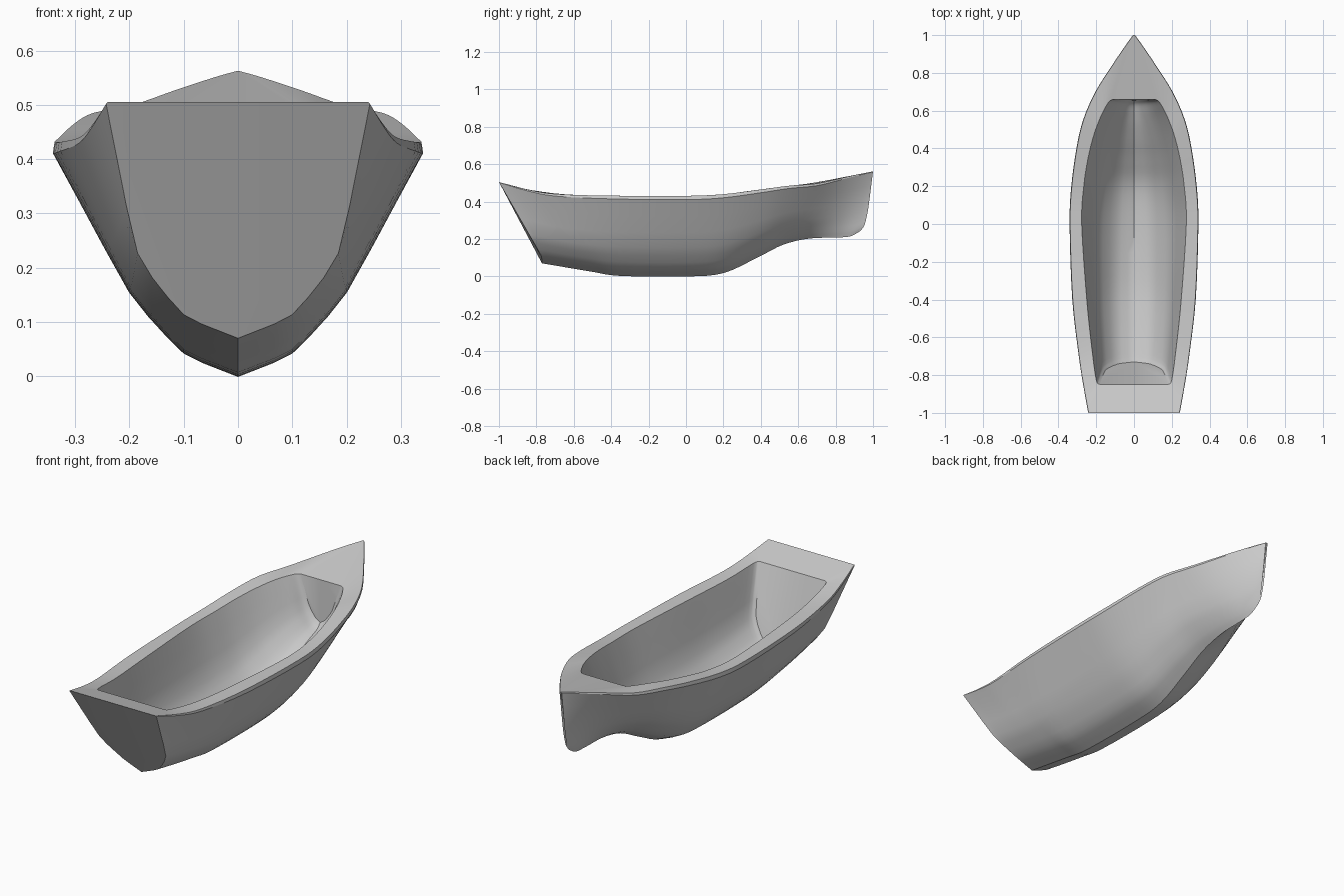
import bpy
from mathutils import Vector

if "Cube" in bpy.data.objects:
    bpy.data.objects.remove(bpy.data.objects["Cube"])

# Hull stations: y at sheer, y at keel, keel z, half width, sheer z, lower and upper chine x
OUTER = [(-1, -.77, .07, .243, .505, .10, .185), (-.85, -.65, .05, .27, .465, .10, .19),
         (-.7, -.5, .025, .293, .441, .10, .195), (-.4, -.35, .003, .327, .432, .10, .20),
         (0, 0, 0, .341, .431, .10, .20), (.2, .2, .018, .332, .44, .095, .195),
         (.4, .38, .10, .305, .465, .08, .18), (.55, .52, .17, .27, .485, .055, .15),
         (.7, .66, .203, .205, .497, .03, .095), (.85, .8, .208, .11, .53, .015, .045),
         (.95, .88, .215, .042, .552, .008, .018), (1, .935, .245, .006, .562, .003, .005)]
# Well stations: y at rim, y at floor, floor z, half width
INNER = [(-.85, -.73, .10, .18), (-.825, -.68, .09, .2), (-.65, -.5, .06, .224),
         (-.4, -.3, .037, .25), (0, 0, .035, .277), (.2, .2, .053, .266),
         (.35, .33, .11, .243), (.47, .43, .165, .213), (.56, .52, .21, .18),
         (.62, .58, .235, .15), (.65, .63, .255, .13), (.66, .655, .28, .11)]


def spline(pts, sub, tight=0):
    """Catmull-Rom through the points; tight blends towards straight lines."""
    out = []
    for i in range(len(pts) - 1):
        b, c = pts[i], pts[i + 1]
        a = pts[i - 1] if i else b * 2 - c
        d = pts[i + 2] if i + 2 < len(pts) else c * 2 - b
        for k in range(sub):
            t = k / sub
            p = .5 * (2 * b + (c - a) * t + (2 * a - 5 * b + 4 * c - d) * t * t
                      + (3 * b - a - 3 * c + d) * t ** 3)
            out.append(p.lerp(b.lerp(c, t), tight))
    return out + [pts[-1]]


def sheer(y):
    for a, b in zip(OUTER, OUTER[1:]):
        if y <= b[0]:
            return a[4] + (b[4] - a[4]) * (y - a[0]) / (b[0] - a[0])
    return OUTER[-1][4]


def outer_section(s):
    yt, yk, zk, w, zt, x1, x2 = s
    h = zt - zk
    rim = .003 + .017 * (1 - yt * yt)

    def pt(x, f):
        g = max(0, f - .08) / .92 if yt < 0 else f ** .5
        return Vector((x, yk + (yt - yk) * g, zk + h * f))
    side = spline([pt(0, 0), pt(x1, .1), pt(x2, .36), pt(w, 1 - rim / h)], 3, .5)
    return side + [pt(w - .003, 1)]


def inner_section(s):
    yt, yk, zk, w = s
    zt = sheer(yt)
    # the well is full at the stern and narrows to a V forward
    k = min(1, max(0, (.66 - yt) / 1.5))
    shape = ((1, 1), (.6 + .24 * k, .36), (.25 + .22 * k, .09), (0, 0))
    pts = [Vector((x * w, yk + (yt - yk) * f, zk + (zt - zk) * f)) for x, f in shape]
    return spline(pts, 3, .4)


# Hull skin, deck and well form one half shell
sections = [outer_section(a) + inner_section(b) for a, b in zip(OUTER, INNER)]
n_out = len(outer_section(OUTER[0]))
cols = [spline(list(c), 4) for c in zip(*sections)]
rows = list(zip(*cols))
m = len(cols)
verts = [v for r in rows for v in r]
faces = [(i * m + j, i * m + j + 1, (i + 1) * m + j + 1, (i + 1) * m + j)
         for i in range(len(rows) - 1) for j in range(m - 1)]

# Transom, stem, end decks and well end walls
for r in (0, len(rows) - 1):
    base = r * m
    top, rim = base + n_out - 1, base + n_out
    co, ci = len(verts), len(verts) + 1
    for p in (verts[top], verts[rim]):
        verts.append(Vector((0, p.y, p.z)))
    new = [list(range(base, top + 1)) + [co], [co, top, rim, ci],
           list(range(rim, base + m)) + [ci]]
    faces += [f[::-1] for f in new] if r == 0 else new

me = bpy.data.meshes.new("boat_hull")
me.from_pydata([tuple(v) for v in verts], [], faces)
hull = bpy.data.objects.new("boat_hull", me)
bpy.context.collection.objects.link(hull)
bpy.context.view_layer.objects.active = hull
hull.select_set(True)

# Mirror to the port side
mod = hull.modifiers.new("mirror", 'MIRROR')
mod.use_clip = True
mod.merge_threshold = .0005
bpy.ops.object.modifier_apply(modifier=mod.name)
bpy.ops.object.mode_set(mode='EDIT')
bpy.ops.mesh.select_all(action='SELECT')
bpy.ops.mesh.normals_make_consistent(inside=False)
bpy.ops.object.mode_set(mode='OBJECT')
bpy.ops.object.shade_smooth_by_angle(angle=.6)
